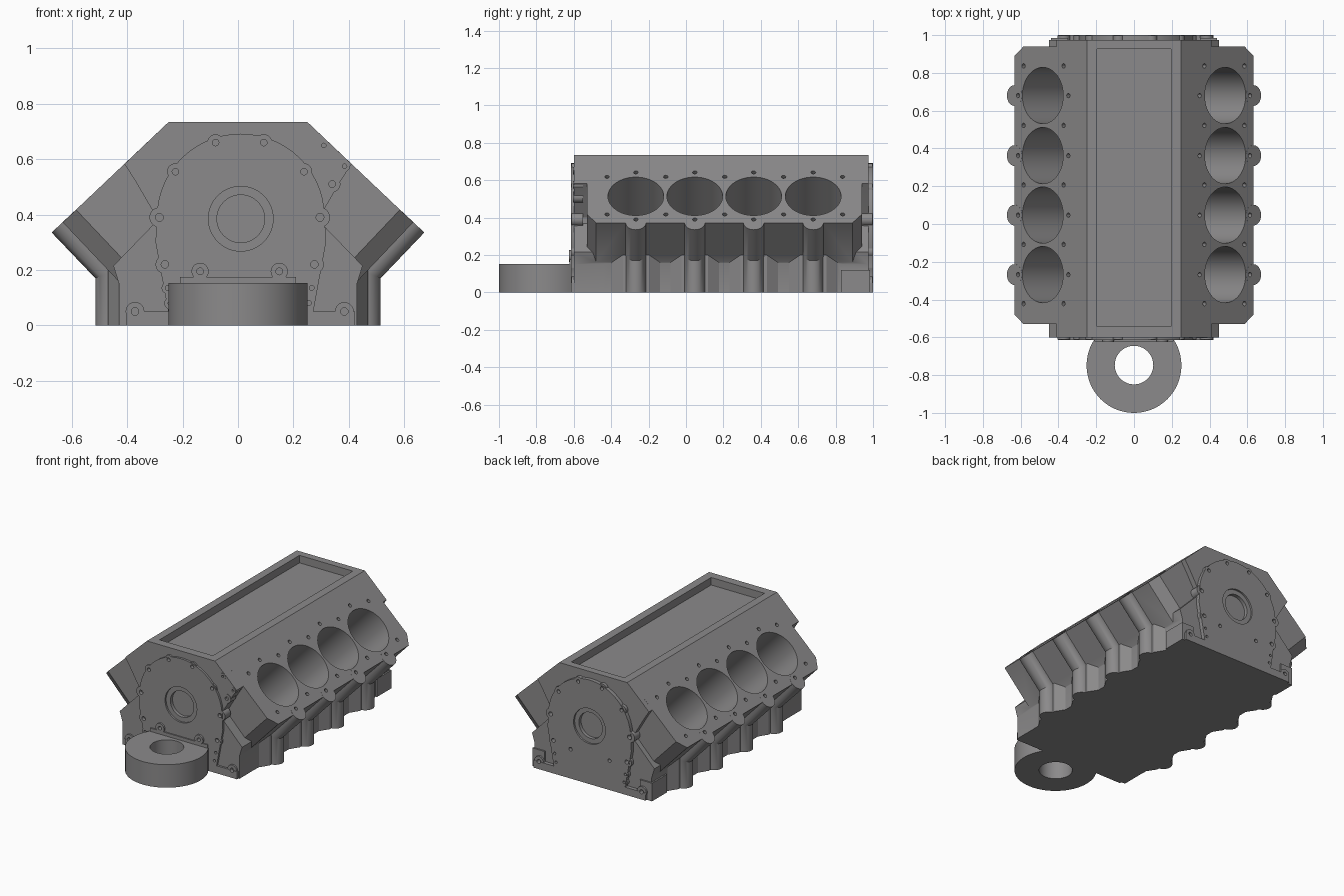
import bpy, bmesh
from math import cos, sin, pi, hypot
from mathutils import Vector as V

if "Cube" in bpy.data.objects:
    bpy.data.objects.remove(bpy.data.objects["Cube"])


def make(name, bm):
    bmesh.ops.recalc_face_normals(bm, faces=bm.faces[:])
    me = bpy.data.meshes.new(name)
    bm.to_mesh(me)
    bm.free()
    ob = bpy.data.objects.new(name, me)
    bpy.context.collection.objects.link(ob)
    return ob


def loft(bm, rings):
    rows = [[bm.verts.new(p) for p in r] for r in rings]
    n = len(rows[0])
    for a, b in zip(rows, rows[1:]):
        for i in range(n):
            bm.faces.new((a[i], a[(i + 1) % n], b[(i + 1) % n], b[i]))
    bm.faces.new(rows[0])
    bm.faces.new(rows[-1])


def prism(name, pts, offset):
    bm = bmesh.new()
    loft(bm, [pts, [V(p) + V(offset) for p in pts]])
    return make(name, bm)


def profile(name, half, y0, y1, shift=0.0):
    # symmetric front-view profile pushed along y
    pts = half + [(-x, z) for x, z in reversed(half) if x > 0]
    return prism(name, [(x + shift, y0, z) for x, z in pts], (0, y1 - y0, 0))


def cylinders(name, items):
    bm = bmesh.new()
    for p, q, r, n in items:
        p, q = V(p), V(q)
        rot = V((0, 0, 1)).rotation_difference(q - p).to_matrix().to_4x4()
        rot.translation = (p + q) / 2
        bmesh.ops.create_cone(bm, cap_ends=True, segments=n, radius1=r, radius2=r,
                              depth=(q - p).length, matrix=rot)
    return make(name, bm)


def box(name, lo, hi):
    x0, y0, z0 = lo
    x1, y1, z1 = hi
    return prism(name, [(x0, y0, z0), (x1, y0, z0), (x1, y1, z0), (x0, y1, z0)], (0, 0, z1 - z0))


def combine(target, other, op):
    m = target.modifiers.new(op, 'BOOLEAN')
    m.operation, m.object, m.solver = op, other, 'EXACT'
    bpy.context.view_layer.objects.active = target
    bpy.ops.object.modifier_apply(modifier=m.name)
    bpy.data.objects.remove(other)


BORES = [-0.268, 0.047, 0.362, 0.68]
L = hypot(0.38, 0.36)


def deck(s, x, y, depth=0.0):
    # point on the sloping deck of side s, sunk along the deck normal
    z = 0.735 - (x - 0.25) * 0.36 / 0.38
    return V((s * (x - depth * 0.36 / L), y, z - depth * 0.38 / L))


# central crankcase
block = profile("engine_block", [(0.25, 0.735), (0.41, 0.583), (0.37, 0.52), (0.30, 0.40),
                                 (0.30, 0.37), (0.45, 0.215), (0.43, 0.15), (0.43, 0)], -0.6, 0.975)
parts = []
for s in (1, -1):
    # cylinder bank with clipped outer corners
    plan = [(0.25, -0.53), (0.585, -0.53), (0.633, -0.48), (0.633, 0.89), (0.585, 0.94), (0.25, 0.94)]
    parts.append(prism("bank", [deck(s, x, y) for x, y in plan],
                       deck(s, 0.3, 0, 0.29) - deck(s, 0.3, 0)))
    # wavy lower skirt
    wave = [(0.2, -0.55), (0.425, -0.55)]
    for y in BORES:
        wave += [(0.432, y - 0.13), (0.47, y - 0.07), (0.47, y + 0.07), (0.432, y + 0.13)]
    wave += [(0.425, 0.95), (0.2, 0.95)]
    parts.append(prism("skirt", [(s * x, y, 0) for x, y in wave], (0, 0, 0.225)))
    # bent bolt columns
    bm = bmesh.new()
    for y in BORES:
        rings = []
        for cx, cz, vx, vz in ((0.633, 0.373, 0.726, -0.688), (0.46, 0.193, 1, -0.42), (0.46, 0, 1, 0)):
            rings.append([V((s * (cx + 0.055 * sin(a) * vx), y + 0.055 * cos(a), cz + 0.055 * sin(a) * vz))
                          for a in [2 * pi * i / 24 for i in range(24)]])
        loft(bm, rings)
    parts.append(make("bolt_columns", bm))
    # rear mounting foot
    parts.append(box("rear_foot", (min(s * 0.35, s * 0.44), 0.83, 0), (max(s * 0.35, s * 0.44), 0.985, 0.12)))

# arched cover pads at both ends
arch = [(0.303 * sin(a), 0.39 + 0.302 * cos(a)) for a in [pi / 2 * i / 14 for i in range(15)]]
arch += [(0.308, 0.3), (0.262, 0.05), (0.412, 0.05), (0.412, 0)]
parts.append(profile("front_pad", arch, -0.614, -0.58, 0.01))
parts.append(profile("rear_pad", arch, 0.95, 1.0, 0.01))
parts.append(box("front_step", (-0.21, -0.622, 0), (0.21, -0.58, 0.175)))

# bolt bosses round the pads, and their holes
half_bolts = [(0.087, 0.66, 0.03), (0.232, 0.555, 0.03), (0.29, 0.39, 0.036), (0.27, 0.22, 0.034),
              (0.378, 0.05, 0.034), (0.26, 0.135, 0.022), (0.25, 0.08, 0.022), (0.143, 0.195, 0.031)]
bolts = [(s * x + 0.006, z, r) for x, z, r in half_bolts for s in (1, -1)]
extra = [(0.31, 0.65, 0.02), (0.385, 0.575, 0.02), (0.34, 0.51, 0.03)]
bosses, holes = [], []
for x, z, r in bolts + extra:
    front = -0.604 if (x, z, r) in extra else -0.626 if z == 0.195 else -0.611
    bosses.append(((x, front, z), (x, -0.55, z), r, 20))
    holes.append(((x, -0.66, z), (x, -0.59, z), 0.4 * r, 12))
for x, z, r in bolts:
    bosses.append(((x, 0.93, z), (x, 0.997, z), r, 20))
    holes.append(((x, 0.97, z), (x, 1.04, z), 0.4 * r, 12))
for b in bosses:
    parts.append(cylinders("boss", [b]))
for p in parts:
    combine(block, p, 'UNION')

# bores and head bolt holes
bores = []
for s in (1, -1):
    for y in BORES:
        bores.append((deck(s, 0.483, y, -0.05), deck(s, 0.483, y, 0.33), 0.149, 48))
    spots = [(x, y) for y in BORES for x in (0.348, 0.614)]
    spots += [(x, y) for y in (-0.422, -0.108, 0.207, 0.522, 0.837) for x in (0.373, 0.585)]
    for x, y in spots:
        holes.append((deck(s, x, y, -0.03), deck(s, x, y, 0.05), 0.012, 12))
combine(block, cylinders("bores", bores), 'DIFFERENCE')
combine(block, cylinders("holes", holes), 'DIFFERENCE')
# valley recess
combine(block, box("valley", (-0.197, -0.543, 0.685), (0.195, 0.927, 0.8)), 'DIFFERENCE')
# stepped shaft openings front and rear
for r, d in ((0.117, 0.012), (0.086, 0.035)):
    c = [((0.01, -0.7, 0.385), (0.01, -0.614 + d, 0.385), r, 48),
         ((0.01, 1.0 - d, 0.385), (0.01, 1.1, 0.385), r, 48)]
    combine(block, cylinders("shaft", c), 'DIFFERENCE')

# ring standing at the front
ring = cylinders("front_ring", [((0, -0.749, 0), (0, -0.749, 0.153), 0.251, 64)])
combine(ring, cylinders("ring_hole", [((0, -0.747, -0.1), (0, -0.747, 0.3), 0.102, 48)]), 'DIFFERENCE')
combine(ring, box("ring_trim", (-0.4, -0.61, -0.1), (0.4, -0.3, 0.3)), 'DIFFERENCE')

# dark cast iron
iron = bpy.data.materials.new("cast_iron")
iron.diffuse_color = (0.26, 0.255, 0.258, 1)
iron.use_nodes = True
iron.node_tree.nodes["Principled BSDF"].inputs["Base Color"].default_value = iron.diffuse_color
for ob in (block, ring):
    ob.data.materials.clear()
    ob.data.materials.append(iron)
    bpy.ops.object.select_all(action='DESELECT')
    ob.select_set(True)
    bpy.context.view_layer.objects.active = ob
    bpy.ops.object.shade_smooth_by_angle(angle=0.5)
